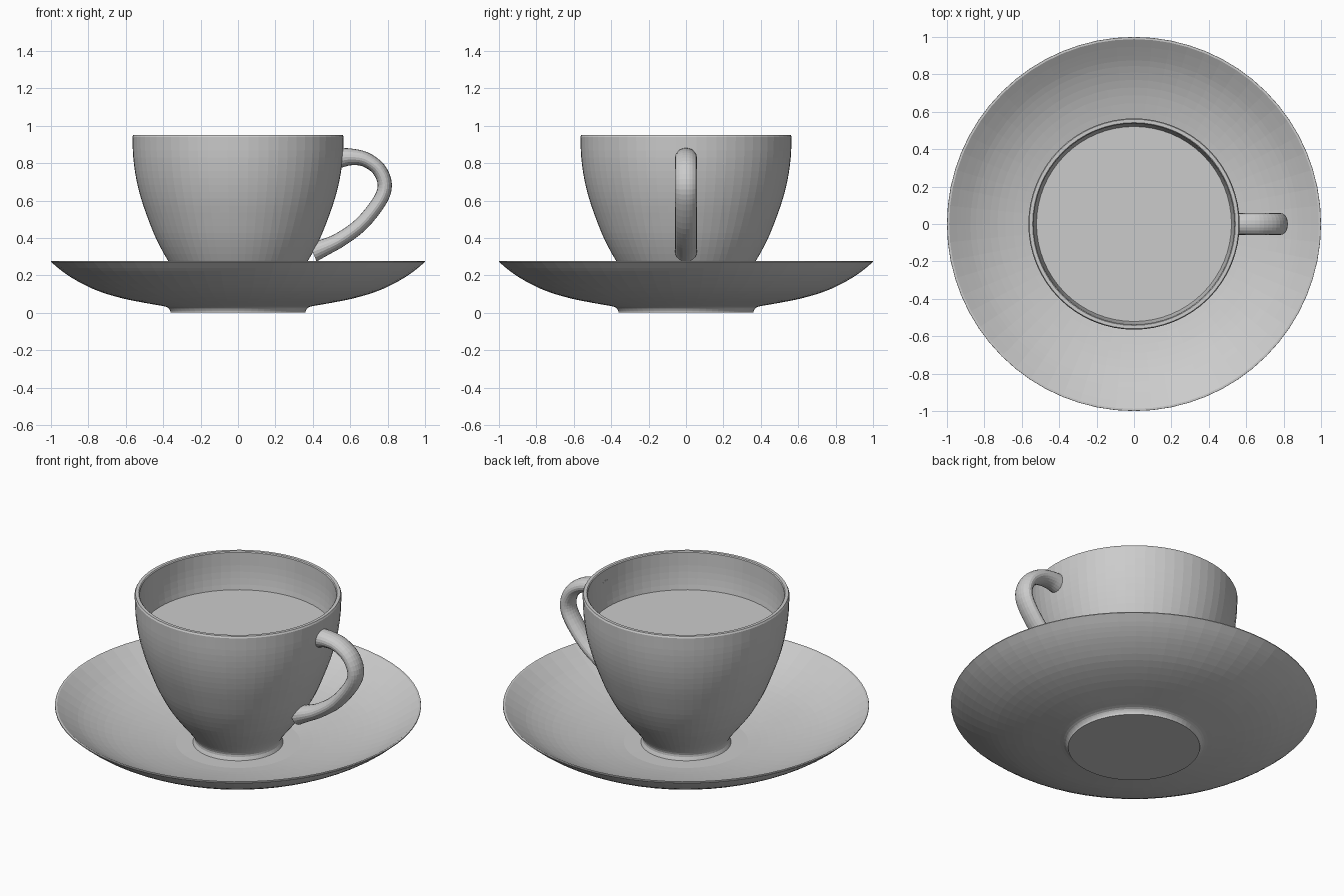
import bpy, bmesh, math
from mathutils import Vector

cube = bpy.data.objects.get("Cube")
if cube:
    bpy.data.objects.remove(cube, do_unlink=True)

SEGMENTS = 64

grey = bpy.data.materials.new("plain grey")
grey.use_nodes = True
grey.diffuse_color = (0.6, 0.6, 0.6, 1)
grey.node_tree.nodes["Principled BSDF"].inputs["Base Color"].default_value = (0.6, 0.6, 0.6, 1)


def smooth_path(points, steps=3):
    """Catmull-Rom curve through 2D points."""
    pts = [Vector(p) for p in points]
    pts = [2 * pts[0] - pts[1]] + pts + [2 * pts[-1] - pts[-2]]
    out = []
    for a, b, c, d in zip(pts, pts[1:], pts[2:], pts[3:]):
        for i in range(steps):
            t = i / steps
            out.append(0.5 * (2 * b + (c - a) * t + (2 * a - 5 * b + 4 * c - d) * t ** 2
                              + (3 * b - a - 3 * c + d) * t ** 3))
    return out + [pts[-2]]


def build_from_rings(name, rings):
    """Skin a list of rings; a ring of one point closes to a tip."""
    bm = bmesh.new()
    loops = [[bm.verts.new(p) for p in ring] for ring in rings]
    for a, b in zip(loops, loops[1:]):
        n = max(len(a), len(b))
        for i in range(n):
            j = (i + 1) % n
            if len(a) == 1:
                bm.faces.new((a[0], b[i], b[j]))
            elif len(b) == 1:
                bm.faces.new((a[i], a[j], b[0]))
            else:
                bm.faces.new((a[i], a[j], b[j], b[i]))
    for loop in (loops[0], loops[-1]):
        if len(loop) > 1:
            bm.faces.new(loop)
    bmesh.ops.recalc_face_normals(bm, faces=bm.faces)
    mesh = bpy.data.meshes.new(name)
    bm.to_mesh(mesh)
    bm.free()
    mesh.materials.append(grey)
    obj = bpy.data.objects.new(name, mesh)
    bpy.context.collection.objects.link(obj)
    return obj


def lathe(name, profile):
    """Spin a (radius, height) profile around z."""
    rings = []
    for r, z in profile:
        n = SEGMENTS if r > 0 else 1
        rings.append([(r * math.cos(math.tau * i / n), r * math.sin(math.tau * i / n), z)
                      for i in range(n)])
    return build_from_rings(name, rings)


# Saucer: flat foot, curved underside, thin rim, shallow bowl
saucer_under = smooth_path([(0.36, 0), (0.365, 0.015), (0.385, 0.032), (0.46, 0.046), (0.61, 0.075),
                            (0.75, 0.117), (0.86, 0.17), (0.94, 0.222), (1.0, 0.272)])
saucer_bowl = smooth_path([(0.988, 0.277), (0.925, 0.235), (0.845, 0.187), (0.73, 0.137),
                           (0.6, 0.1), (0.45, 0.07), (0.34, 0.055)])
lathe("saucer", [(0, 0)] + saucer_under + [(0.999, 0.277)] + saucer_bowl + [(0, 0.053)])

# Cup: flared foot, rounded body, thin lip, hollow inside
cup_outside = smooth_path([(0.247, 0.053), (0.237, 0.085), (0.262, 0.13), (0.317, 0.2), (0.375, 0.28),
                           (0.435, 0.39), (0.48, 0.5), (0.518, 0.61), (0.545, 0.72), (0.56, 0.83),
                           (0.565, 0.94)])
cup_inside = smooth_path([(0.537, 0.945), (0.534, 0.83), (0.52, 0.72), (0.49, 0.61), (0.45, 0.5),
                          (0.395, 0.39), (0.32, 0.27), (0.2, 0.17)])
lathe("cup", [(0, 0.053)] + cup_outside + [(0.56, 0.95), (0.542, 0.95)] + cup_inside + [(0, 0.14)])

# Drink: flat disc touching the inside wall
lathe("drink_surface", [(0, 0.715), (0.521, 0.715), (0.523, 0.727), (0, 0.727)])

# Handle: oval section swept along a loop, thicker where it meets the cup
path = smooth_path([(0.54, 0.828), (0.605, 0.833), (0.68, 0.82), (0.752, 0.768), (0.785, 0.685),
                    (0.757, 0.597), (0.66, 0.475), (0.55, 0.393), (0.47, 0.353), (0.4, 0.325)], 4)
rings = []
last = len(path) - 1
for k, p in enumerate(path):
    tangent = (path[min(k + 1, last)] - path[max(k - 1, 0)]).normalized()
    normal = Vector((-tangent.y, tangent.x))
    end = abs(2 * k / last - 1)
    thick = 0.038 + 0.018 * end ** 4
    ring = []
    for i in range(20):
        angle = math.tau * i / 20
        q = p + normal * thick * math.cos(angle)
        ring.append((q.x, 0.058 * math.sin(angle), q.y))
    rings.append(ring)
build_from_rings("handle", rings)
